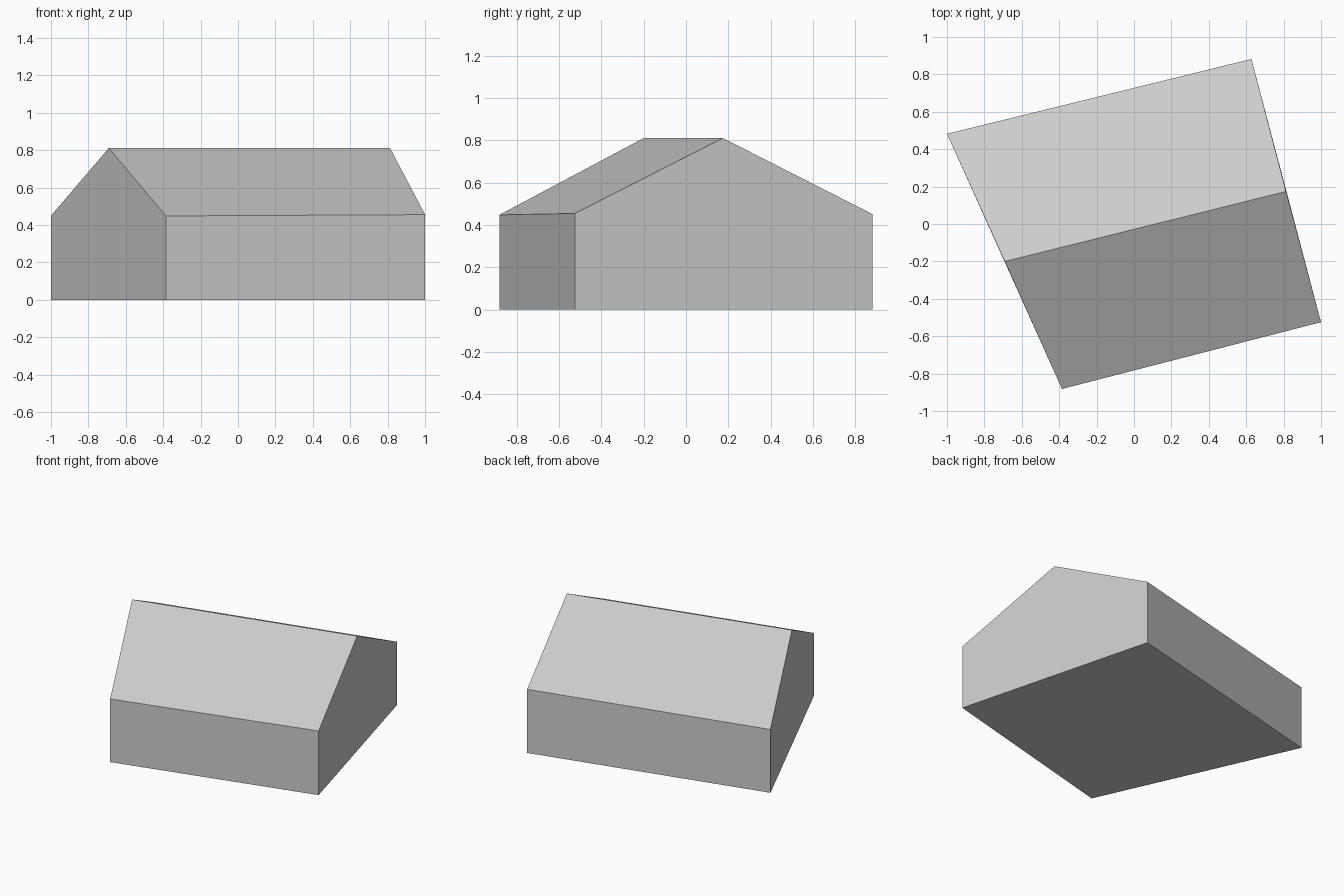
import bpy
import bmesh

cube = bpy.data.objects.get("Cube")
if cube:
    bpy.data.objects.remove(cube, do_unlink=True)

# One plain grey for the whole building
grey = bpy.data.materials.new("plain grey")
grey.use_nodes = True
colour = (0.6, 0.6, 0.6, 1.0)
grey.diffuse_color = colour
grey.node_tree.nodes["Principled BSDF"].inputs["Base Color"].default_value = colour

# Footprint corners with eave heights, counter-clockwise from above
eaves = [(-1.0, 0.482, 0.449), (-0.385, -0.882, 0.448),
         (1.0, -0.525, 0.455), (0.628, 0.882, 0.451)]
ground = [(x, y, 0.0) for x, y, z in eaves]
# Ridge ends above the west and east gables
ridge_west, ridge_east = (-0.691, -0.2, 0.811), (0.813, 0.174, 0.811)


def build_part(name, faces):
    """Make a flat-shaded object from polygons given as corner points."""
    bm = bmesh.new()
    for points in faces:
        bm.faces.new([bm.verts.new(p) for p in points])
    bmesh.ops.remove_doubles(bm, verts=bm.verts[:], dist=0.0001)
    mesh = bpy.data.meshes.new(name)
    bm.to_mesh(mesh)
    bm.free()
    mesh.materials.append(grey)
    obj = bpy.data.objects.new(name, mesh)
    bpy.context.collection.objects.link(obj)
    return obj


# Walls: two gables, two long sides and the floor
peaks = [[ridge_west], [], [ridge_east], []]
walls = []
for i, peak in enumerate(peaks):
    j = (i + 1) % len(eaves)
    walls.append([ground[i], ground[j], eaves[j], *peak, eaves[i]])
walls.append(ground[::-1])
build_part("house_walls", walls)

# Roof: front and back slopes meeting at the ridge
build_part("house_roof", [
    [eaves[1], eaves[2], ridge_east, ridge_west],
    [eaves[3], eaves[0], ridge_west, ridge_east],
])
